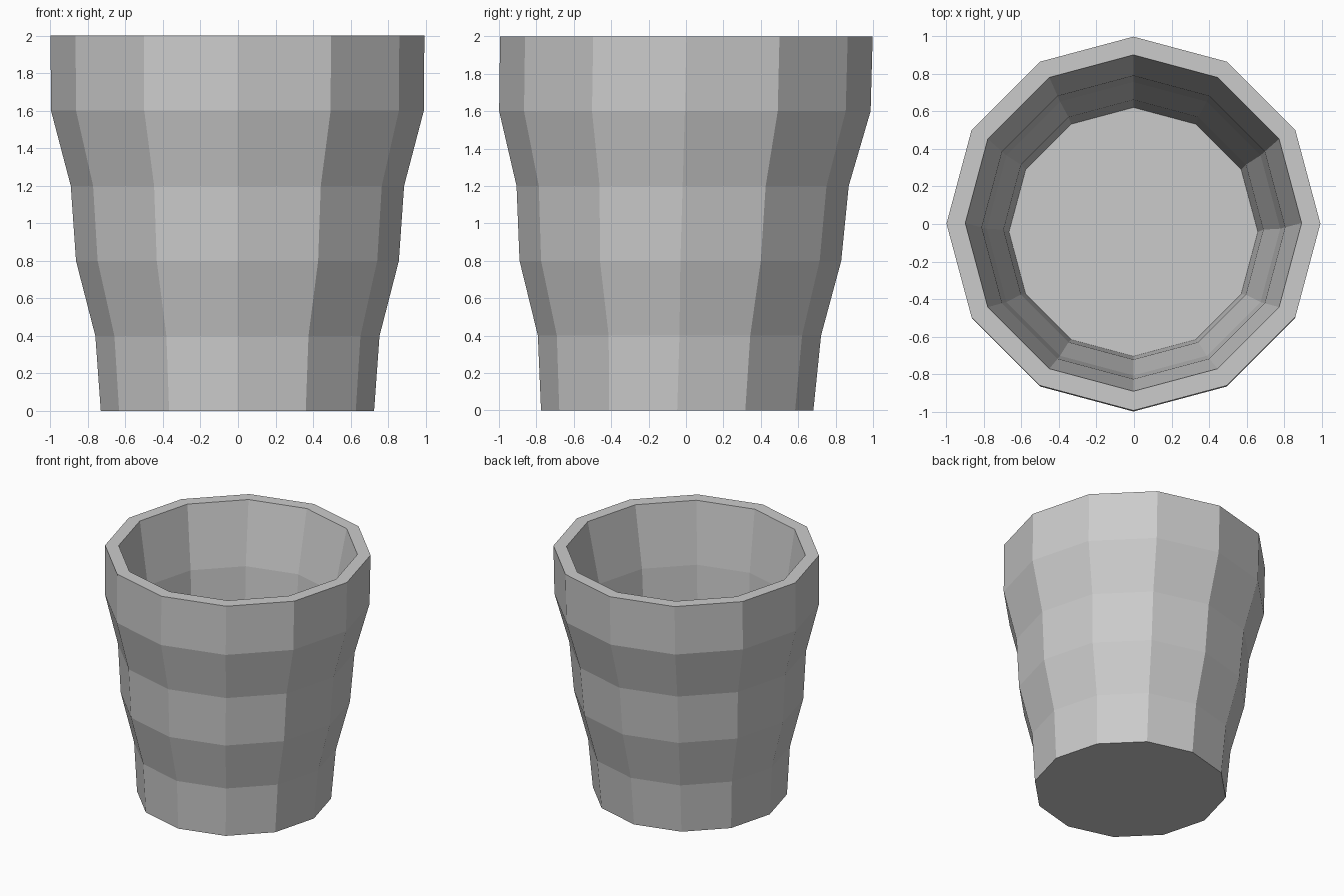
import bpy, bmesh
from math import cos, sin, tau

if "Cube" in bpy.data.objects:
    bpy.data.objects.remove(bpy.data.objects["Cube"])

SIDES = 12
# (radius, y drift of the ring centre, height): up the outside, then down the inside
OUTER = [(0.728, -0.047, 0.0), (0.757, -0.035, 0.4), (0.86, -0.03, 0.8),
         (0.888, -0.018, 1.2), (0.993, -0.006, 1.6), (0.996, 0.002, 2.0)]
INNER = [(0.896, 0.005, 2.0), (0.808, -0.018, 1.5), (0.782, -0.025, 1.05),
         (0.692, -0.03, 0.55), (0.663, -0.042, 0.12)]

bm = bmesh.new()


def ring(radius, y, z):
    return [bm.verts.new((radius * cos(tau * i / SIDES) - 0.003,
                          radius * sin(tau * i / SIDES) + y, z))
            for i in range(SIDES)]


# Outer wall, rim and inner wall
rings = [ring(*p) for p in OUTER + INNER]
for a, b in zip(rings, rings[1:]):
    for i in range(SIDES):
        j = (i + 1) % SIDES
        bm.faces.new((a[i], a[j], b[j], b[i]))

# Underside and inside floor
bm.faces.new(rings[0][::-1])
bm.faces.new(rings[-1])

mesh = bpy.data.meshes.new("cup")
bm.to_mesh(mesh)
bm.free()
cup = bpy.data.objects.new("cup", mesh)
bpy.context.collection.objects.link(cup)
